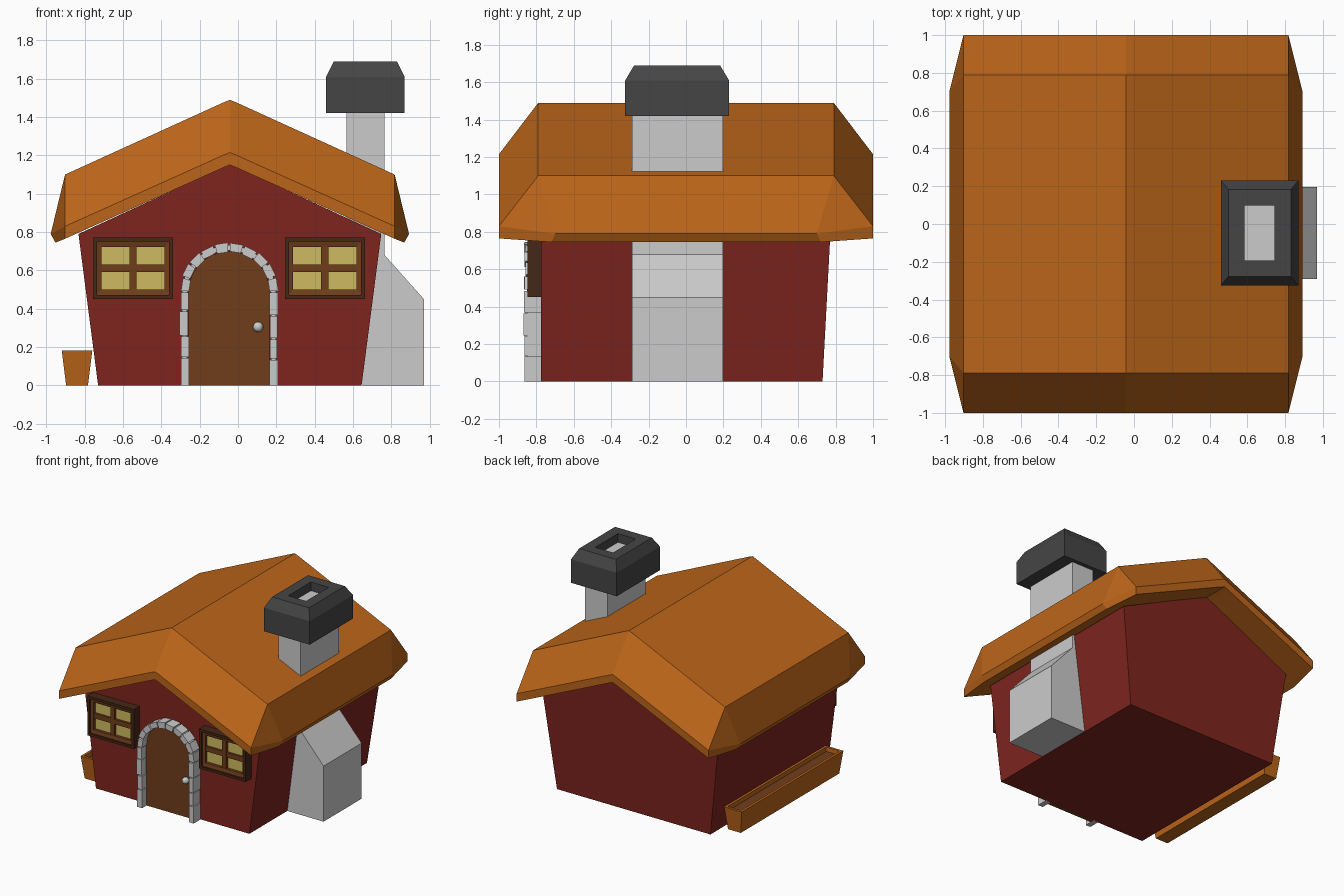
import bpy, bmesh, math, random

if "Cube" in bpy.data.objects:
    bpy.data.objects.remove(bpy.data.objects["Cube"])

random.seed(4)
CX = -0.0425      # centre line of the house
FRONT = -0.775    # front wall plane


def material(name, rgb):
    m = bpy.data.materials.new(name)
    m.diffuse_color = (*rgb, 1)
    m.use_nodes = True
    m.node_tree.nodes["Principled BSDF"].inputs["Base Color"].default_value = m.diffuse_color
    return m


ORANGE = material("roof_orange", (0.5, 0.13, 0.01))
RED = material("wall_red", (0.21, 0.018, 0.013))
WOOD = material("door_wood", (0.16, 0.048, 0.011))
DARK = material("frame_wood", (0.06, 0.02, 0.008))
GLASS = material("window_yellow", (0.62, 0.5, 0.12))
SOOT = material("dark_stone", (0.06, 0.06, 0.06))


def finish(bm, name, mat=None):
    bmesh.ops.remove_doubles(bm, verts=bm.verts, dist=1e-5)
    bmesh.ops.recalc_face_normals(bm, faces=bm.faces)
    me = bpy.data.meshes.new(name)
    bm.to_mesh(me)
    bm.free()
    ob = bpy.data.objects.new(name, me)
    bpy.context.collection.objects.link(ob)
    if mat:
        me.materials.append(mat)
    return ob


def loft(bm, rings, start=True, end=True):
    """Skin a list of closed point rings and cap the ends."""
    vs = [[bm.verts.new(p) for p in r] for r in rings]
    n = len(vs[0])
    for a, b in zip(vs, vs[1:]):
        for i in range(n):
            j = (i + 1) % n
            bm.faces.new((a[i], a[j], b[j], b[i]))
    if start:
        bm.faces.new(vs[0])
    if end:
        bm.faces.new(vs[-1])
    return vs


def make_loft(name, rings, mat=None, start=True, end=True):
    bm = bmesh.new()
    loft(bm, rings, start, end)
    return finish(bm, name, mat)


def prism(pts, y0, y1):
    return [[(x, y, z) for x, z in pts] for y in (y0, y1)]


def flat_rect(cx, cy, hx, hy, z):
    return [(cx + a * hx, cy + b * hy, z) for a, b in ((-1, -1), (1, -1), (1, 1), (-1, 1))]


def wall_rect(cx, cz, hx, hz, y):
    return [(cx + a * hx, y, cz + b * hz) for a, b in ((-1, -1), (1, -1), (1, 1), (-1, 1))]


# walls: gabled body, flaring outwards towards the eaves
gable = [(-0.6875, 0), (0.6875, 0), (0.79, 0.79), (0, 1.155), (-0.79, 0.79)]
make_loft("walls", [[(CX + x, FRONT, z) for x, z in gable],
                    [(CX + x, 0.73 + 0.053 * z, z) for x, z in gable]], RED)


# roof: three rings (crown, rim, underside)
def roof_ring(kx, gy, zr, zk, sx, sy, sz):
    half = [(-sx, -sy, sz), (-kx, -gy, zk), (-0.03, -gy, zr - 0.012), (0, -gy, zr),
            (0.03, -gy, zr - 0.012), (kx, -gy, zk), (sx, -sy, sz)]
    pts = half + [(x, -y, z) for x, y, z in reversed(half)]
    return [(CX + x, y, z) for x, y, z in pts]


bm = bmesh.new()
rings = loft(bm, [roof_ring(0.86, 0.79, 1.49, 1.1, 0.86, 0.79, 1.1),
                  roof_ring(0.86, 1.0, 1.215, 0.83, 0.935, 0.7, 0.79),
                  roof_ring(0.86, 1.0, 1.15, 0.765, 0.91, 0.72, 0.745)], False, False)
for ring, span in ((rings[0], range(1, 5)), (rings[2], range(6))):
    for i in span:
        bm.faces.new((ring[i], ring[i + 1], ring[12 - i], ring[13 - i]))
finish(bm, "roof", ORANGE)

# chimney stack with its wide sloping base
stack = [(0.65, 0), (0.97, 0), (0.97, 0.45), (0.765, 0.68), (0.765, 1.62), (0.565, 1.62), (0.565, 0.3)]
make_loft("chimney_stack", prism(stack, -0.29, 0.197))

# chimney cap with a hollow top
make_loft("chimney_cap", [flat_rect(0.665, -0.0475, hx, hy, z) for hx, hy, z in (
    (0.205, 0.2775, 1.42), (0.205, 0.2775, 1.61), (0.165, 0.23, 1.69),
    (0.08, 0.145, 1.69), (0.08, 0.145, 1.58))], SOOT)

# door with rounded top
DX, SPRING, R_IN, R_OUT = -0.047, 0.487, 0.212, 0.257
door = [(DX - R_IN, 0), (DX + R_IN, 0)]
door += [(DX + R_IN * math.cos(math.pi * i / 16), SPRING + R_IN * math.sin(math.pi * i / 16))
         for i in range(17)]
make_loft("door", prism(door, -0.805, -0.76), WOOD)

# door knob
bpy.ops.mesh.primitive_uv_sphere_add(segments=16, ring_count=8, radius=0.027,
                                     location=(0.105, -0.822, 0.305))
bpy.context.object.name = "door_knob"
bpy.ops.object.shade_smooth_by_angle()


# stone arch: uneven blocks laid along the door outline
def arch_point(t, r):
    """t 0..1 left post, 1..2 arc, 2..3 right post"""
    if t <= 1:
        return DX - r, SPRING * t
    if t >= 2:
        return DX + r, SPRING * (3 - t)
    a = math.pi * (2 - t)
    return DX + r * math.cos(a), SPRING + r * math.sin(a)


joints = [0, 0.3, 0.53, 0.8, 1] + [1 + i / 10 for i in range(1, 11)] + [2.25, 2.5, 2.72, 3]
bm = bmesh.new()
for t0, t1 in zip(joints, joints[1:]):
    ro = R_OUT + random.uniform(-0.008, 0.003)
    ri = R_IN + random.uniform(-0.004, 0.004)
    yf = -0.862 + random.uniform(-0.006, 0.006)
    gap = 0.006
    a = t0 + gap if t0 else t0
    b = t1 - gap if t1 < 3 else t1
    outline = [arch_point(a, ri), arch_point(b, ri), arch_point(b, ro), arch_point(a, ro)]
    loft(bm, prism(outline, yf, -0.765))
# mortar strip behind the blocks
ts = [0] + [1 + i / 12 for i in range(13)] + [3]
strip = [arch_point(t, R_IN + 0.006) for t in ts] + [arch_point(t, R_OUT - 0.012) for t in reversed(ts)]
loft(bm, prism(strip, -0.85, -0.766))
finish(bm, "door_arch", None)

# windows: bevelled frame, inner sash, cross bars and panes
WZ = 0.611
for side, wx in (("left", -0.548), ("right", 0.453)):
    def profile(steps):
        return [wall_rect(wx, WZ, hx, hz, y) for hx, hz, y in steps]

    make_loft(side + "_window_frame", profile((
        (0.2085, 0.16, -0.765), (0.2085, 0.16, -0.848), (0.188, 0.14, -0.848),
        (0.188, 0.14, -0.77))), DARK, False, False)
    bm = bmesh.new()
    loft(bm, profile(((0.19, 0.142, -0.77), (0.19, 0.142, -0.835),
                      (0.165, 0.111, -0.828), (0.165, 0.111, -0.78))), False, False)
    for hx, hz, y in ((0.019, 0.115, -0.825), (0.168, 0.02, -0.822)):
        loft(bm, [wall_rect(wx, WZ, hx, hz, y), wall_rect(wx, WZ, hx, hz, -0.77)])
    finish(bm, side + "_window_sash", WOOD)
    make_loft(side + "_window_panes", profile(((0.17, 0.12, -0.805), (0.17, 0.12, -0.77))), GLASS)

# planter trough along the left wall
make_loft("planter", [flat_rect(-0.84, -0.05, hx, hy, z) for hx, hy, z in (
    (0.057, 0.63, 0), (0.08, 0.65, 0.183), (0.06, 0.63, 0.183), (0.055, 0.625, 0.13))], ORANGE)
make_loft("planter_soil", [flat_rect(-0.84, -0.05, 0.0575, 0.6275, 0.125),
                           flat_rect(-0.84, -0.05, 0.0575, 0.6275, 0.15)], WOOD)
